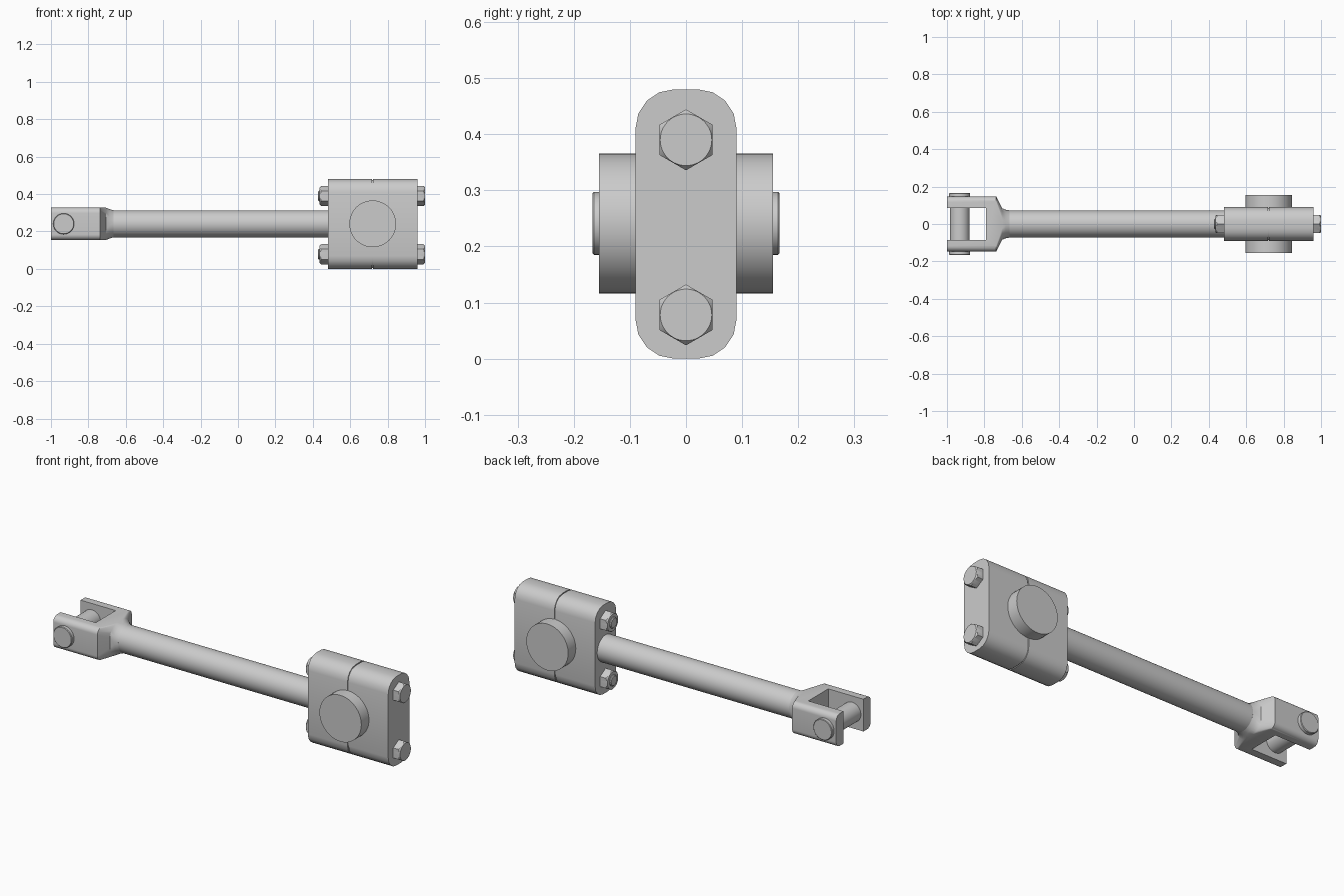
import bpy, bmesh
from math import sin, cos, pi, radians

if "Cube" in bpy.data.objects:
    bpy.data.objects.remove(bpy.data.objects["Cube"])

CZ = 0.241  # rod axis height


def loft(name, rings):
    """Skin equal-length rings of points and cap both ends."""
    bm = bmesh.new()
    rows = [[bm.verts.new(p) for p in ring] for ring in rings]
    n = len(rows[0])
    for a, b in zip(rows, rows[1:]):
        for i in range(n):
            j = (i + 1) % n
            bm.faces.new((a[i], a[j], b[j], b[i]))
    bm.faces.new(rows[0][::-1])
    bm.faces.new(rows[-1])
    bmesh.ops.remove_doubles(bm, verts=bm.verts[:], dist=1e-5)
    bmesh.ops.recalc_face_normals(bm, faces=bm.faces[:])
    me = bpy.data.meshes.new(name)
    bm.to_mesh(me)
    bm.free()
    ob = bpy.data.objects.new(name, me)
    bpy.context.collection.objects.link(ob)
    return ob


def rounded(x, hy, hz, r, seg, cz=CZ):
    """Rounded rectangle across the x axis (a circle when hy = hz = r)."""
    pts = []
    for q, (sy, sz) in enumerate(((1, 1), (-1, 1), (-1, -1), (1, -1))):
        for k in range(seg + 1):
            a = (q + k / seg) * pi / 2
            pts.append((x, sy * (hy - r) + r * cos(a), cz + sz * (hz - r) + r * sin(a)))
    return pts


def cross_pin(name, x, profile, seg=48):
    """Turned part along y from (y, radius) pairs."""
    return loft(name, [[(x + r * cos(2 * pi * i / seg), y, CZ + r * sin(2 * pi * i / seg))
                        for i in range(seg)] for y, r in profile])


def hexagon(name, x0, x1, cz, apothem=0.047, n=48):
    """Chamfered hex head or nut from x0 (seat) to x1 (outer face)."""
    d = 1 if x1 > x0 else -1
    rings = [[], [], []]
    for i in range(n):
        a = 2 * pi * i / n
        r = apothem / cos((a + pi / 6) % (pi / 3) - pi / 6)
        for ring, x, rr in ((rings[0], x0, r),
                            (rings[1], x1 - d * (0.003 + 0.8 * (r - apothem)), r),
                            (rings[2], x1, apothem - 0.001)):
            ring.append((x, rr * cos(a), cz + rr * sin(a)))
    return loft(name, rings)


# Big-end block halves with a recessed shim in the split
for name, x0, x1 in (("big_end_half", 0.48, 0.717), ("big_end_cap", 0.723, 0.96)):
    loft(name, [rounded(x, 0.09, 0.24, 0.069, 4, 0.24) for x in (x0, x1)])
loft("split_shim", [rounded(x, 0.085, 0.235, 0.064, 4, 0.24) for x in (0.717, 0.723)])

# Bearing journal through the big end
cross_pin("bearing_journal", 0.72, [(-0.155, 0.125), (0.155, 0.125)])

# Bolts: heads on the cap, nuts and thread ends on the rod side
for z in (0.078, 0.39):
    hexagon("bolt_head", 0.96, 1.0, z)
    hexagon("bolt_nut", 0.48, 0.437, z)
    loft("bolt_end", [rounded(x, r, r, r, 8, z)
                      for x, r in ((0.48, 0.029), (0.433, 0.029), (0.429, 0.025))])

# Rod shaft
loft("rod_shaft", [rounded(x, 0.072, 0.072, 0.072, 10) for x in (-0.68, 0.485)])

# Fork, tapering into the shaft, with its slot cut out
fork = loft("fork", [rounded(x, hy, hz, r, 8) for x, hy, hz, r in (
    (-1.0, 0.147, 0.087, 0.03), (-0.737, 0.147, 0.087, 0.03),
    (-0.705, 0.084, 0.086, 0.06), (-0.685, 0.076, 0.078, 0.07),
    (-0.665, 0.0722, 0.0722, 0.0722))])
bpy.ops.mesh.primitive_cube_add(size=1, location=(-0.94, 0, CZ))
cutter = bpy.context.object
cutter.name = "slot_cutter"
cutter.scale = (0.3, 0.17, 0.5)
bpy.context.view_layer.update()
mod = fork.modifiers.new("slot", 'BOOLEAN')
mod.operation = 'DIFFERENCE'
mod.solver = 'EXACT'
mod.object = cutter
bpy.context.view_layer.objects.active = fork
bpy.ops.object.modifier_apply(modifier="slot")
bpy.data.objects.remove(cutter)

# Fork pin with heads standing proud of the arms
cross_pin("fork_pin", -0.932, [(-0.167, 0.053), (-0.164, 0.056), (-0.147, 0.056), (-0.146, 0.053),
                               (0.146, 0.053), (0.147, 0.056), (0.164, 0.056), (0.167, 0.053)])

# Smooth shading with sharp edges kept
bpy.ops.object.select_all(action='DESELECT')
for ob in bpy.context.scene.objects:
    ob.select_set(True)
    bpy.context.view_layer.objects.active = ob
bpy.ops.object.shade_smooth_by_angle(angle=radians(28))
